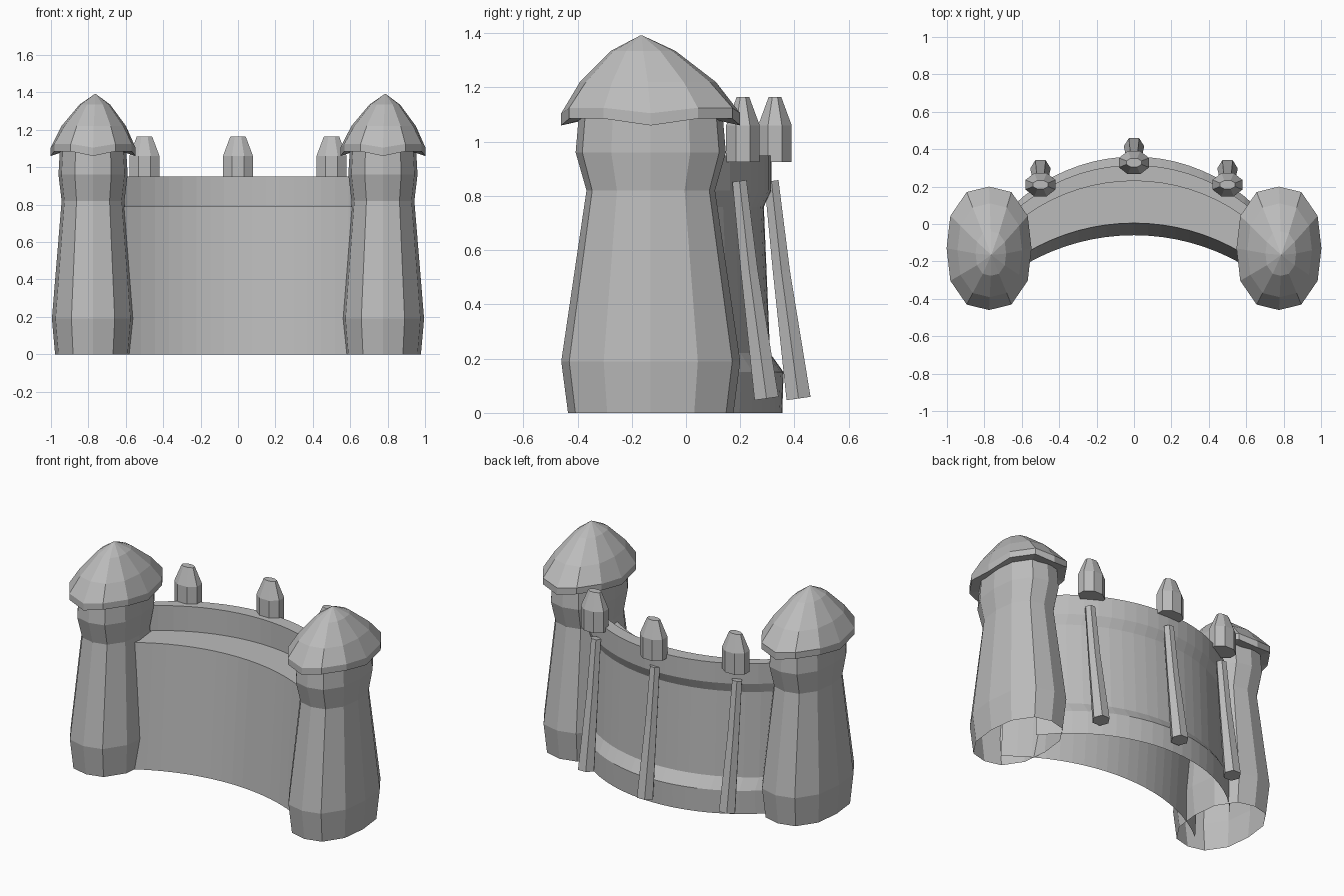
import bpy
import math

# Remove the default cube only
cube = bpy.data.objects.get("Cube")
if cube:
    bpy.data.objects.remove(cube, do_unlink=True)

# Single stone colour
GREY = (0.5, 0.5, 0.5, 1.0)
stone = bpy.data.materials.new("grey_stone")
stone.use_nodes = True
stone.diffuse_color = GREY
bsdf = next(n for n in stone.node_tree.nodes if n.type == 'BSDF_PRINCIPLED')
bsdf.inputs["Base Color"].default_value = GREY


def build(name, verts, faces):
    mesh = bpy.data.meshes.new(name)
    mesh.from_pydata(verts, [], faces)
    mesh.materials.append(stone)
    obj = bpy.data.objects.new(name, mesh)
    bpy.context.collection.objects.link(obj)
    return obj


def loft(name, rings, closed=True, bottom=False, top=False):
    """Skin a stack of equal-length rings, optionally capping the ends."""
    n = len(rings[0])
    verts = [v for ring in rings for v in ring]
    faces = []
    for r in range(len(rings) - 1):
        for i in range(n if closed else n - 1):
            a, b = r * n + i, r * n + (i + 1) % n
            faces.append((a, b, b + n, a + n))
    if bottom:
        faces.append(tuple(reversed(range(n))))
    if top:
        faces.append(tuple(range(len(verts) - n, len(verts))))
    return build(name, verts, faces)


def polygon(sides, turn=0.0):
    step = 2 * math.pi / sides
    return [(math.cos(i * step + turn), math.sin(i * step + turn)) for i in range(sides)]


def plump(p):
    """Push the diagonals outward for a slightly squared oval."""
    x, y = p
    k = 1 + 0.06 * abs(2 * x * y)
    return x * k, y * k


OVAL = [plump(p) for p in polygon(12)]
TOWER_Y = -0.13

# Tower body: height, half width, half depth
BODY = [(0, 0.203, 0.305), (0.19, 0.22, 0.33), (0.82, 0.168, 0.237),
        (0.96, 0.185, 0.277), (1.10, 0.177, 0.265)]
# Tower cap: height, scale, wave of the brim, sideways drift of the peak
CAP = [(1.085, 0.72, 0, 0), (1.06, 1, 0.025, 0), (1.105, 1, 0.02, 0),
       (1.22, 0.76, 0, 0.3), (1.335, 0.36, 0, 0.8), (1.392, 0.01, 0, 1)]

for side, cx in (("left", 0.775), ("right", -0.775)):
    loft(side + "_tower",
         [[(cx + rx * x, TOWER_Y + ry * y, z) for x, y in OVAL] for z, rx, ry in BODY])
    rings = []
    for z, s, wave, drift in CAP:
        rings.append([(cx + 0.227 * s * x + 0.012 * drift,
                       TOWER_Y + 0.33 * s * y - 0.035 * drift,
                       z + (wave if i % 3 else 0))
                      for i, (x, y) in enumerate(OVAL)])
    loft(side + "_tower_cap", rings, top=True)

# Curved wall: section points are (depth at the middle, height), front to back
SECTION = [(-0.06, 0), (0.005, 0.79), (0.23, 0.79), (0.23, 0.95), (0.315, 0.95),
           (0.315, 0.82), (0.287, 0.76), (0.31, 0.22), (0.36, 0.15), (0.355, 0)]


def bow(x, y):
    radius = 1.16 - 0.55 * (y + 0.06)
    return y - radius + math.sqrt(radius * radius - x * x)


STEPS = 20
wall_rows = []
for y, z in SECTION:
    xs = [0.74 * (2 * i / STEPS - 1) for i in range(STEPS + 1)]
    wall_rows.append([(x, bow(x, y), z) for x in xs])
loft("curved_wall", wall_rows, closed=False)

# Small turrets on the parapet, each with a leaning post behind it
OCTAGON = polygon(8, math.pi / 8)
HEXAGON = polygon(6)
TURRET = [(0.925, 0.087, 0.067), (1.06, 0.087, 0.067), (1.165, 0.044, 0.025)]
# Post: depth, height, half width, half depth
POST = [(0.415, 0.053, 0.055, 0.051), (0.352, 0.52, 0.04, 0.036), (0.315, 0.855, 0.034, 0.03)]

for label, cx, back in (("middle", 0, 0), ("left", 0.5, -0.118), ("right", -0.5, -0.118)):
    loft(label + "_turret",
         [[(cx + rx * x, 0.328 + back + ry * y, z) for x, y in OCTAGON]
          for z, rx, ry in TURRET], bottom=True, top=True)
    loft(label + "_post",
         [[(cx + rx * x, py + back + ry * y, z + 0.14 * ry * y) for x, y in HEXAGON]
          for py, z, rx, ry in POST], bottom=True, top=True)
